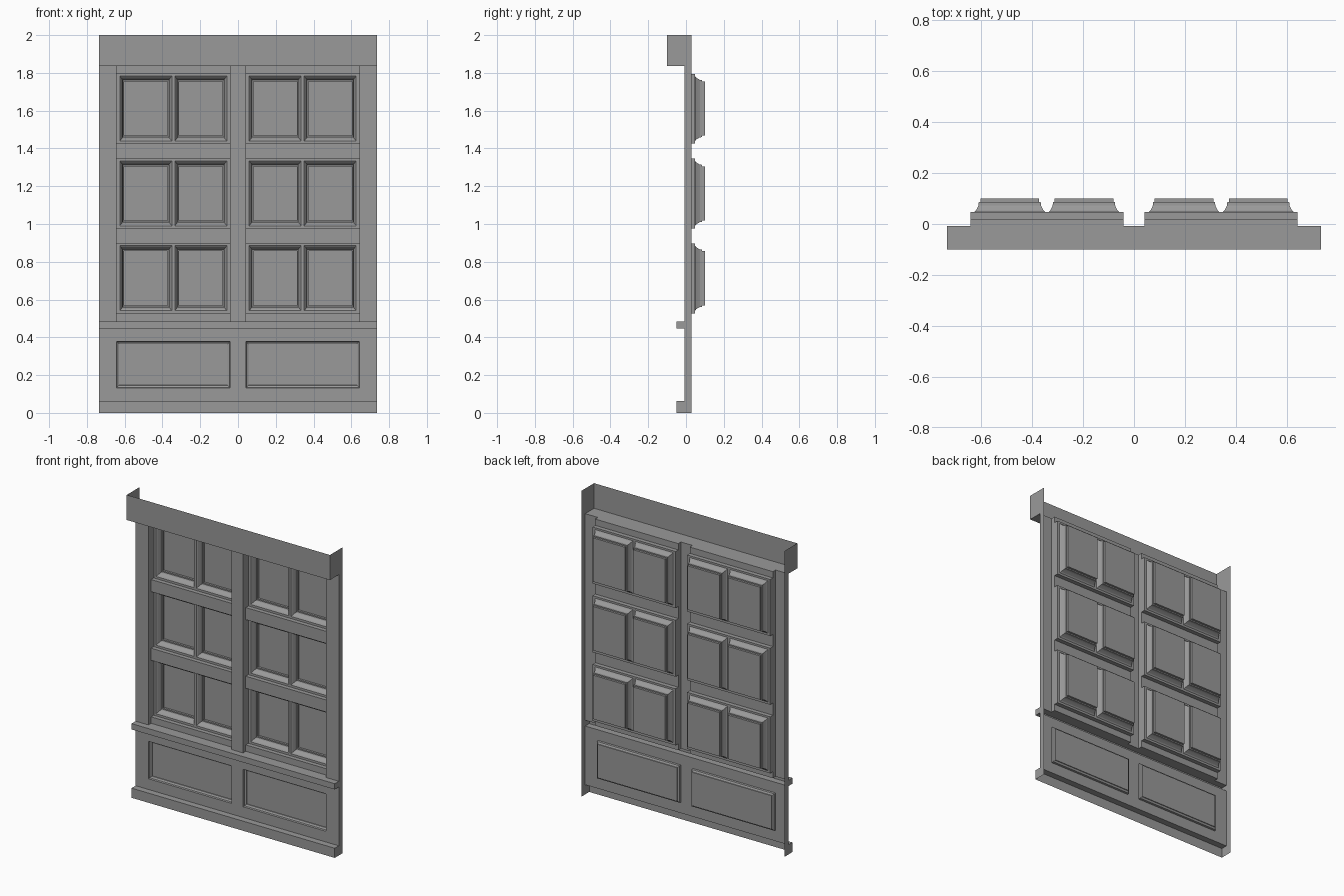
import bpy, bmesh
from mathutils import Vector

if "Cube" in bpy.data.objects:
    bpy.data.objects.remove(bpy.data.objects["Cube"])

W = 0.735                       # half width
WALL, BACK = -0.008, 0.03       # wall face, rear edge of the sides
RAIL, SASH = 0.02, 0.048        # depths of cross rails and sash frames
X0, X1 = 0.042, 0.643           # window bay in x (right half)
Z0, Z1 = 0.485, 1.836           # window bay in z
FRONT = Vector((0, -1, 0))

# Dark grey paint
paint = bpy.data.materials.new("dark_grey")
paint.diffuse_color = (0.32, 0.32, 0.32, 1)
paint.use_nodes = True
paint.node_tree.nodes["Principled BSDF"].inputs["Base Color"].default_value = paint.diffuse_color


def make(name, faces, hint=FRONT):
    """Join polygons into a welded open shell facing the hint direction."""
    bm = bmesh.new()
    for f in faces:
        bm.faces.new([bm.verts.new(p) for p in f])
    bmesh.ops.remove_doubles(bm, verts=bm.verts, dist=1e-5)
    bmesh.ops.recalc_face_normals(bm, faces=bm.faces)
    bm.normal_update()
    if sum(f.normal.dot(hint) * f.calc_area() for f in bm.faces) < 0:
        bmesh.ops.reverse_faces(bm, faces=bm.faces)
    me = bpy.data.meshes.new(name)
    bm.to_mesh(me)
    bm.free()
    me.materials.append(paint)
    ob = bpy.data.objects.new(name, me)
    bpy.context.collection.objects.link(ob)
    return ob


def rect(x0, x1, z0, z1, y):
    return [(x0, y, z0), (x1, y, z0), (x1, y, z1), (x0, y, z1)]


def grid(xs, zs, y, holes=()):
    """Flat sheet cut into cells, leaving some cells open."""
    return [rect(xs[i], xs[i + 1], zs[j], zs[j + 1], y)
            for i in range(len(xs) - 1) for j in range(len(zs) - 1)
            if (i, j) not in holes]


def recess(x0, x1, z0, z1, profile, cap=True, zscale=1):
    """Stepped rectangular recess; profile = (inset, y) pairs."""
    rings = [rect(x0 + d, x1 - d, z0 + d * zscale, z1 - d * zscale, y) for d, y in profile]
    faces = [[a[i], a[(i + 1) % 4], b[(i + 1) % 4], b[i]]
             for a, b in zip(rings, rings[1:]) for i in range(4)]
    return faces + ([rings[-1]] if cap else [])


def strip(profile):
    """Sweep a (y, z) profile across the full width."""
    return [[(-W, *a), (W, *a), (W, *b), (-W, *b)]
            for a, b in zip(profile, profile[1:])]


# Horizontal trims: hollow from behind
make("base_trim", strip([(-0.05, 0), (-0.05, 0.063), (WALL, 0.063)]))
make("middle_ledge", strip([(WALL, 0.447), (-0.05, 0.447), (-0.05, Z0), (WALL, Z0)]))
make("header", strip([(WALL, Z1), (-0.1, Z1), (-0.1, 2)]))

# Thin ends closing the trims and wall on each side
for s, label in ((-1, "left"), (1, "right")):
    bands = [(0, 0.063, -0.05), (0.063, 0.447, WALL), (0.447, Z0, -0.05),
             (Z0, Z1, WALL), (Z1, 2, -0.1)]
    make(label + "_end", [[(s * W, y, a), (s * W, BACK, a), (s * W, BACK, b), (s * W, y, b)]
                          for a, b, y in bands], Vector((s, 0, 0)))

# Lower wall with two panel openings, upper posts with two window bays
xs = [-W, -X1, -X0, X0, X1, W]
P0, P1 = 0.133, 0.378
make("lower_wall", grid(xs, [0.063, P0, P1, 0.447], WALL, {(1, 1), (3, 1)}))
make("window_posts", grid(xs, [Z0, Z1], WALL, {(1, 0), (3, 0)}))

rows = [(0.527 + 0.449 * i, 0.897 + 0.449 * i) for i in range(3)]
pane_profile = [(0, SASH), (0.006, 0.054), (0.012, 0.066), (0.015, 0.073),
                (0.016, 0.086), (0.022, 0.086), (0.022, 0.1)]

for a, b, label in ((-X1, -X0, "left"), (X0, X1, "right")):
    # Recessed lower panel with bevelled moulding
    make(label + "_lower_panel", recess(a, b, P0, P1, [
        (0, WALL), (0.002, 0.004), (0.013, 0.01), (0.014, 0.014)]))
    # Bay reveal and horizontal rails
    zs = [Z0] + [z for r in rows for z in r] + [Z1]
    make(label + "_cross_rails",
         recess(a, b, Z0, Z1, [(0, WALL), (0, RAIL)], cap=False)
         + grid([a, b], zs, RAIL, {(0, 1), (0, 3), (0, 5)}))
    # Three sashes, each with two moulded panes
    mid = (a + b) / 2
    px = [a, a + 0.017, mid - 0.008, mid + 0.008, b - 0.017, b]
    for n, (r0, r1) in enumerate(rows):
        p0, p1 = r0 + 0.014, r1 - 0.012
        faces = recess(a, b, r0, r1, [(0, RAIL), (0, SASH)], cap=False)
        faces += grid(px, [r0, p0, p1, r1], SASH, {(1, 1), (3, 1)})
        for i in (1, 3):
            faces += recess(px[i], px[i + 1], p0, p1, pane_profile, zscale=1.3)
        make(f"{label}_window_{n + 1}", faces)
